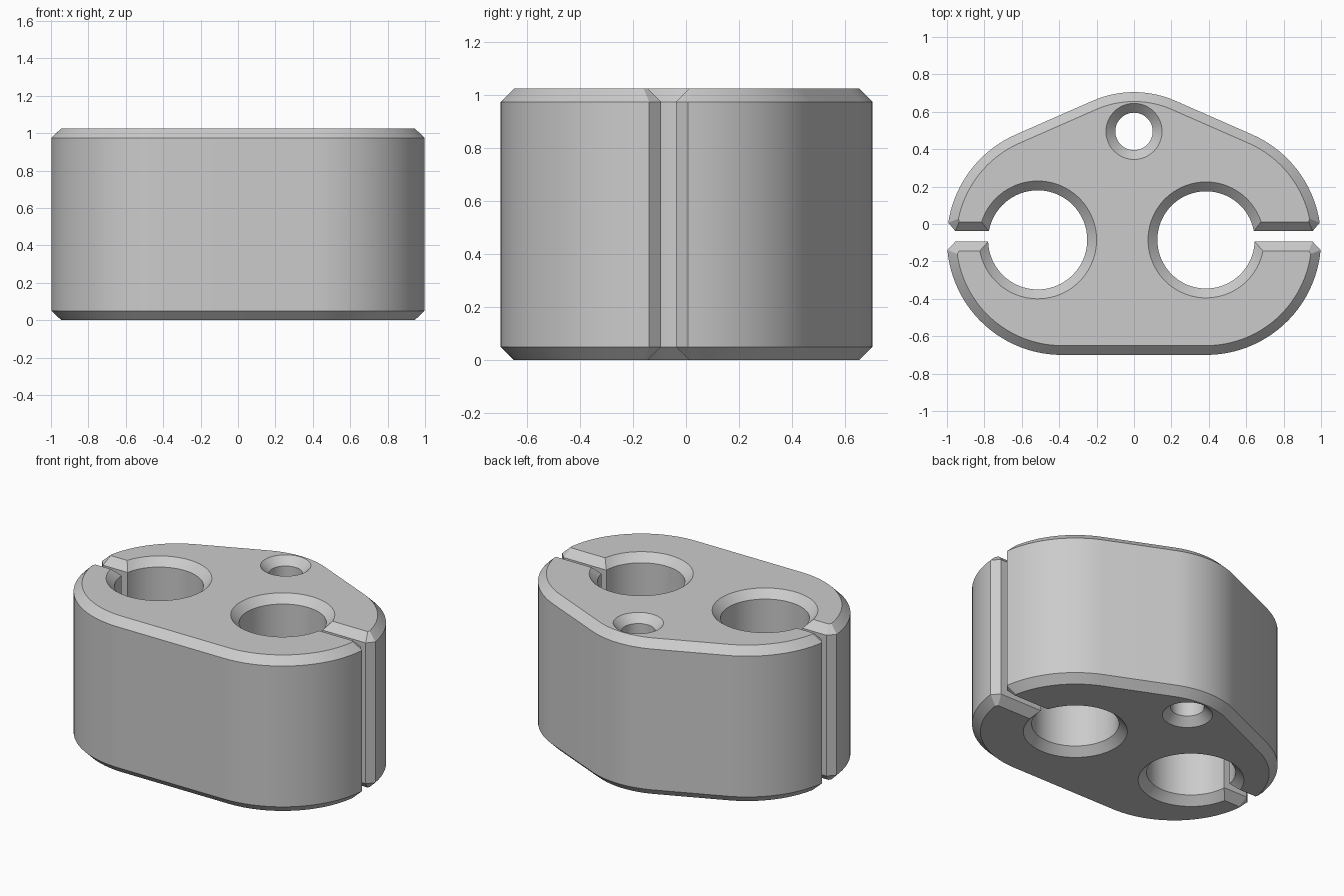
import bpy, bmesh
from math import sin, cos, pi, sqrt, asin, radians, atan2, acos, hypot

if "Cube" in bpy.data.objects:
    bpy.data.objects.remove(bpy.data.objects["Cube"], do_unlink=True)

HEIGHT, CHAMFER = 1.025, 0.05
LOBE_X, LOBE_Y, LOBE_R = 0.385, -0.085, 0.615   # rounded side lobes
CREST_Y, CREST_R = 0.155, 0.55                  # rounded back crest
SLOT_LOW, SLOT_HIGH, NICK = -0.094, -0.038, 0.045
PIN_Y, PIN_R = 0.495, 0.1


def arc(cx, cy, r, a0, a1, n):
    return [(cx + r * cos(a0 + (a1 - a0) * i / n),
             cy + r * sin(a0 + (a1 - a0) * i / n)) for i in range(n + 1)]


def half_outline(bore_x, bore_r, d):
    """Right half of the outline, front to back, inset by d."""
    R, r = LOBE_R - d, bore_r + d
    low, high = SLOT_LOW - d, SLOT_HIGH + d
    shift = d * (sqrt(2) - 1)
    dy = CREST_Y - LOBE_Y
    # direction of the straight flank joining lobe and crest
    flank = acos((CREST_R - LOBE_R) / hypot(LOBE_X, dy)) - atan2(dy, LOBE_X)
    a_low = asin((SLOT_LOW - NICK - shift - LOBE_Y) / R)
    a_high = asin((SLOT_HIGH + NICK + shift - LOBE_Y) / R)
    b_low, b_high = asin((low - LOBE_Y) / r), asin((high - LOBE_Y) / r)
    lip_x = LOBE_X + LOBE_R - NICK - shift
    pts = arc(LOBE_X, LOBE_Y, R, -pi / 2, a_low, 24)
    pts.append((lip_x, low))
    pts += arc(bore_x, LOBE_Y, r, b_low, b_high - 2 * pi, 72)
    pts.append((lip_x, high))
    pts += arc(LOBE_X, LOBE_Y, R, a_high, flank, 18)
    pts += arc(0, CREST_Y, CREST_R - d, flank, pi / 2, 8)
    return pts


def outline(d):
    right = half_outline(0.385, 0.26, d)
    left = half_outline(0.515, 0.265, d)[:-1]
    return right + [(-x, y) for x, y in reversed(left)]


def pin_hole(d):
    return arc(0, PIN_Y, PIN_R + d, 0, 2 * pi, 48)[:-1]


# Stack chamfered rings into walls, then cap top and bottom
bm = bmesh.new()
levels = [(0, CHAMFER), (CHAMFER, 0), (HEIGHT - CHAMFER, 0), (HEIGHT, CHAMFER)]
caps = {0: [], HEIGHT: []}
for shape in (outline, pin_hole):
    rings = [[bm.verts.new((x, y, z)) for x, y in shape(d)] for z, d in levels]
    for a, b in zip(rings, rings[1:]):
        n = len(a)
        for i in range(n):
            j = (i + 1) % n
            bm.faces.new((a[i], a[j], b[j], b[i]))
    for z, ring in ((0, rings[0]), (HEIGHT, rings[-1])):
        caps[z] += [bm.edges.get((ring[i - 1], ring[i])) for i in range(len(ring))]
for edges in caps.values():
    bmesh.ops.triangle_fill(bm, use_beauty=True, use_dissolve=False, edges=edges)
bmesh.ops.recalc_face_normals(bm, faces=bm.faces)

mesh = bpy.data.meshes.new("clamp_block")
bm.to_mesh(mesh)
bm.free()
block = bpy.data.objects.new("clamp_block", mesh)
bpy.context.collection.objects.link(block)

# Plain grey
grey = bpy.data.materials.new("plain_grey")
grey.use_nodes = True
colour = (0.6, 0.6, 0.6, 1)
grey.diffuse_color = colour
grey.node_tree.nodes["Principled BSDF"].inputs["Base Color"].default_value = colour
mesh.materials.append(grey)

bpy.ops.object.select_all(action="DESELECT")
block.select_set(True)
bpy.context.view_layer.objects.active = block
bpy.ops.object.shade_smooth_by_angle(angle=radians(25))
